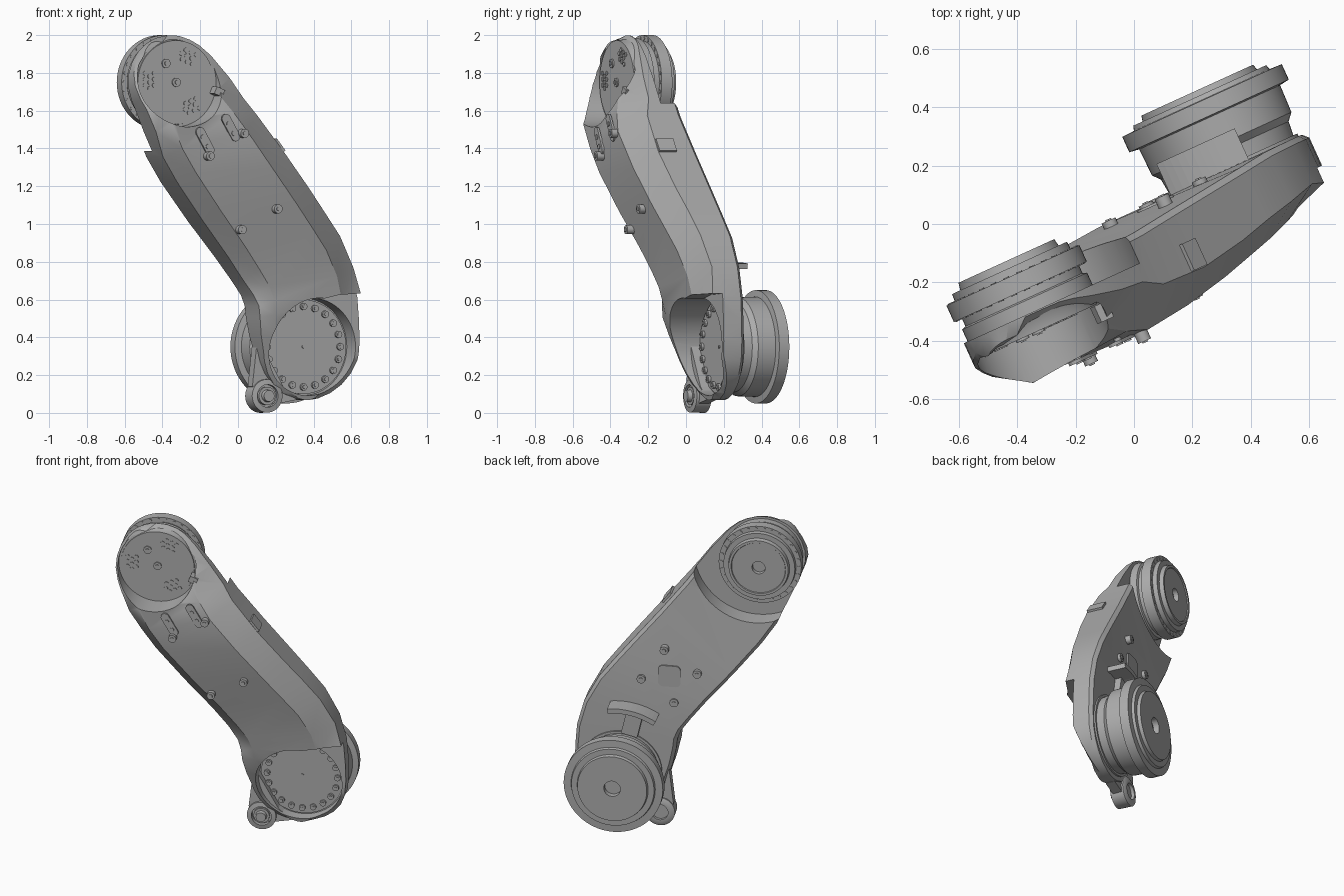
import bpy, bmesh, math
from math import sin, cos, pi
from mathutils import Vector, Matrix

if bpy.data.objects.get("Cube"):
    bpy.data.objects.remove(bpy.data.objects["Cube"])

YAW = math.radians(24.5)      # whole arm is turned about z
LOW = (0.387, 0.35)           # lower joint centre (across, height)
UP = (-0.45, 1.75)            # upper joint centre

grey = bpy.data.materials.new("machined grey")
grey.use_nodes = True
grey.diffuse_color = (0.42, 0.42, 0.42, 1)
grey.node_tree.nodes["Principled BSDF"].inputs["Base Color"].default_value = (0.42, 0.42, 0.42, 1)


def finish(bm, name):
    """Turn a bmesh in arm space (across, depth, height) into an object."""
    bmesh.ops.recalc_face_normals(bm, faces=bm.faces[:])
    me = bpy.data.meshes.new(name)
    bm.to_mesh(me)
    bm.free()
    ob = bpy.data.objects.new(name, me)
    bpy.context.collection.objects.link(ob)
    me.materials.append(grey)
    ob.rotation_euler.z = YAW
    return ob


def smooth(ob):
    bpy.ops.object.select_all(action="DESELECT")
    ob.select_set(True)
    bpy.context.view_layer.objects.active = ob
    bpy.ops.object.shade_smooth_by_angle(angle=math.radians(28))


def lathe(name, centre, profile, n=64):
    """Revolve (radius, depth) points about the depth axis."""
    bm = bmesh.new()
    vs = [bm.verts.new((centre[0] + r, d, centre[1])) for r, d in profile]
    es = [bm.edges.new(p) for p in zip(vs, vs[1:])]
    bmesh.ops.spin(bm, geom=vs + es, cent=(centre[0], 0, centre[1]),
                   axis=(0, 1, 0), angle=2 * pi, steps=n)
    bmesh.ops.remove_doubles(bm, verts=bm.verts[:], dist=1e-5)
    ob = finish(bm, name)
    smooth(ob)
    return ob


def studs(name, spots, r, d0, d1, n=12):
    """Several short round pegs, at (across, height) spots."""
    bm = bmesh.new()
    for a, z in spots:
        m = Matrix.Translation((a, (d0 + d1) / 2, z)) @ Matrix.Rotation(pi / 2, 4, "X")
        bmesh.ops.create_cone(bm, cap_ends=True, segments=n, radius1=r, radius2=r,
                              depth=abs(d1 - d0), matrix=m)
    ob = finish(bm, name)
    smooth(ob)
    return ob


def plate(name, pts, d0, d1):
    """Extrude an (across, height) outline along depth."""
    bm = bmesh.new()
    f = bm.faces.new([bm.verts.new((a, d0, z)) for a, z in pts])
    ex = bmesh.ops.extrude_face_region(bm, geom=[f])
    bmesh.ops.translate(bm, vec=(0, d1 - d0, 0),
                        verts=[g for g in ex["geom"] if isinstance(g, bmesh.types.BMVert)])
    return finish(bm, name)


def box(name, loc, size, tilt=0):
    bm = bmesh.new()
    m = Matrix.Translation(loc) @ Matrix.Rotation(tilt, 4, "Y") @ Matrix.Diagonal((*size, 1))
    bmesh.ops.create_cube(bm, size=1, matrix=m)
    return finish(bm, name)


def circle(c, r, n, start=0, span=2 * pi):
    return [(c[0] + r * cos(start + span * i / n), c[1] + r * sin(start + span * i / n))
            for i in range(n)]


def capsule(c, r, half, ang):
    dx, dz = half * cos(ang), half * sin(ang)
    return (circle((c[0] + dx, c[1] + dz), r, 9, ang - pi / 2, pi * 9 / 8)
            + circle((c[0] - dx, c[1] - dz), r, 9, ang + pi / 2, pi * 9 / 8))


def interp(table, z):
    for (z0, v0), (z1, v1) in zip(table, table[1:]):
        if z <= z1:
            t = max(0, (z - z0) / (z1 - z0))
            return v0 + (v1 - v0) * t
    return table[-1][1]


# Depth of the front and back surfaces and of the front chamfers, by height
FRONT = [(0.08, -0.04), (0.2, -0.08), (0.4, -0.145), (0.55, -0.19), (0.7, -0.205), (0.85, -0.235),
         (1.0, -0.27), (1.15, -0.305), (1.3, -0.33), (1.53, -0.352), (1.65, -0.295), (1.75, -0.255),
         (1.9, -0.2), (1.98, -0.175)]
BACK = [(0.9, 0.04), (1.2, 0.01), (1.6, -0.03)]
RIGHT_DROP = [(0.5, 0.03), (0.65, 0.09), (0.85, 0.11), (1.5, 0.1), (1.7, 0.04)]
LEFT_DROP = [(0.6, 0.015), (0.85, 0.07), (1.5, 0.1), (1.7, 0.04)]

# Arm shell: chamfered sections swept along a bent spine with round ends
spine = [(0.385, 0.35, 0.285), (0.37, 0.45, 0.298), (0.355, 0.56, 0.305), (0.33, 0.67, 0.3),
         (0.275, 0.78, 0.294), (0.195, 0.885, 0.29), (0.095, 1.01, 0.288), (-0.065, 1.2, 0.29),
         (-0.225, 1.4, 0.291), (-0.3, 1.51, 0.29), (-0.37, 1.63, 0.277), (-0.445, 1.75, 0.256)]
angles = [math.radians(k) for k in (86, 75, 60, 45, 30, 15)]
up_dir = Vector((-0.57, 0.82)).normalized()
stations = [(LOW[0], LOW[1] - 0.283 * sin(t), 0.283 * cos(t)) for t in angles] + spine
stations += [(UP[0] + up_dir.x * 0.25 * sin(t), UP[1] + up_dir.y * 0.25 * sin(t), 0.25 * cos(t))
             for t in reversed(angles)]
bm = bmesh.new()
rings = []
for i, (a, z, w) in enumerate(stations):
    lo, hi = stations[max(i - 1, 0)], stations[min(i + 1, len(stations) - 1)]
    d = Vector((hi[0] - lo[0], hi[1] - lo[1])).normalized()
    k = min(1, w / 0.28)
    right, left = interp(RIGHT_DROP, z), interp(LEFT_DROP, z)
    ring = []
    for s, side, drop in [(-w + 0.02 * k, "b", 0), (w - 0.02 * k, "b", 0), (w, "b", 0.02),
                          (w, "f", right), (w - 0.14 * k, "f", 0), (-w + 0.08 * k, "f", 0),
                          (-w, "f", left), (-w, "b", 0.02)]:
        pa, pz = a + d.y * s, z - d.x * s
        f, b = interp(FRONT, pz), interp(BACK, pz)
        depth = b - drop if side == "b" else f + min(drop, 0.55 * (b - f))
        ring.append(bm.verts.new((pa, depth, pz)))
    rings.append(ring)
for r0, r1 in zip(rings, rings[1:]):
    for j in range(8):
        bm.faces.new((r0[j], r0[(j + 1) % 8], r1[(j + 1) % 8], r1[j]))
bm.faces.new(rings[0])
bm.faces.new(rings[-1])
bmesh.ops.triangulate(bm, faces=bm.faces[:])
shell = finish(bm, "arm_shell")

# Openings in the shell at both joints
cutters = [plate("cut_low_bore", circle(LOW, 0.258, 64), -0.6, 0.026),
           plate("cut_low_front", [(0.15, 0.4), (0.2, 0.51), (0.32, 0.585), (0.5, 0.625), (0.8, 0.64),
                                   (0.8, -0.1), (0.3, -0.1), (0.2, 0.15)], -0.6, -0.085),
           plate("cut_up_bore", circle(UP, 0.236, 64), -0.6, -0.19),
           plate("cut_up_back", circle((-0.41, 1.74), 0.385, 64), -0.13, 0.3)]
for c in cutters:
    c.hide_render = True
    mod = shell.modifiers.new("opening", "BOOLEAN")
    mod.operation, mod.solver, mod.object = "DIFFERENCE", "EXACT", c
    bpy.ops.object.select_all(action="DESELECT")
    shell.select_set(True)
    bpy.context.view_layer.objects.active = shell
    bpy.ops.object.modifier_apply(modifier=mod.name)
    bpy.data.objects.remove(c)
smooth(shell)

# Joint drums with flanges and stepped caps
lathe("lower_drum", LOW, [(0, 0.018), (0.25, 0.018), (0.25, 0.05), (0.235, 0.05), (0.24, 0.1),
                          (0.262, 0.125), (0.265, 0.225), (0.3, 0.23), (0.3, 0.288), (0.255, 0.29),
                          (0.25, 0.307), (0.215, 0.307), (0.21, 0.327), (0.05, 0.327),
                          (0.05, 0.29), (0, 0.29)])
lathe("upper_drum", UP, [(0, -0.197), (0.222, -0.197), (0.228, -0.15), (0.235, -0.14), (0.235, -0.085),
                         (0.22, -0.08), (0.22, -0.05), (0.25, -0.05), (0.25, 0.012), (0.218, 0.012),
                         (0.216, 0.04), (0.185, 0.04), (0.18, 0.066), (0.165, 0.066), (0.162, 0.06),
                         (0.04, 0.06), (0.04, 0.03), (0, 0.03)])

# Fasteners on the joint faces
studs("lower_face_bolts", circle(LOW, 0.213, 20), 0.019, 0.004, 0.03)
studs("lower_face_bolt_sockets", circle(LOW, 0.213, 20), 0.01, 0.0, 0.03, 6)
studs("lower_face_pin", [LOW], 0.008, 0.012, 0.03)
studs("upper_flange_pins", circle(UP, 0.234, 30), 0.01, -0.053, 0.015, 8)
cluster = [(i * 0.032 + (j % 2) * 0.016, j * 0.027) for j in (-1, 0, 1) for i in (-1, 0, 1)]
for name, (ca, cz), turn in [("top", (0.06, 0.14), -0.4), ("side", (-0.155, 0.0), pi / 2),
                             ("bottom", (0.08, -0.13), 0.4)]:
    studs(name + "_pin_cluster",
          [(UP[0] + ca + x * cos(turn) - z * sin(turn), UP[1] + cz + x * sin(turn) + z * cos(turn))
           for x, z in cluster], 0.012, -0.201, -0.19, 10)
for name, a, z in [("centre_hub", 0, 0), ("offset_hub", -0.06, 0.1)]:
    studs(name, [(UP[0] + a, UP[1] + z)], 0.024, -0.205, -0.19, 20)
    studs(name + "_core", [(UP[0] + a, UP[1] + z)], 0.012, -0.21, -0.19, 6)
box("opening_clip", (-0.225, -0.23, 1.7), (0.05, 0.06, 0.04), 0.4)

# Bosses and slots on the front of the arm
for i, (a, z, d) in enumerate([(0.09, 1.08, -0.275), (-0.11, 0.97, -0.255),
                               (-0.33, 1.36, -0.33), (-0.133, 1.48, -0.335)]):
    studs(f"front_boss_{i}", [(a, z)], 0.024, d - 0.045, d + 0.03, 20)
    studs(f"front_boss_core_{i}", [(a, z)], 0.012, d - 0.05, d + 0.03, 6)
for i, (a, z) in enumerate([(-0.35, 1.44), (-0.2, 1.51)]):
    plate(f"front_slot_{i}", capsule((a, z), 0.025, 0.055, 2.1), -0.352, -0.34)
    studs(f"front_slot_pins_{i}", [(a + 0.015, z - 0.03), (a - 0.015, z + 0.02)], 0.013, -0.357, -0.33)

# Sensor plate on the sloping side
box("side_plate", (0.133, -0.18, 1.41), (0.035, 0.1, 0.08), math.radians(-38))

# Hatch, bolts and bracket on the back of the arm
hatch = (0.095, 0.98)
plate("back_hatch", [p for q in range(4) for p in
                     circle((hatch[0] + 0.04 * (1, -1, -1, 1)[q], hatch[1] + 0.04 * (1, 1, -1, -1)[q]),
                            0.028, 6, q * pi / 2, pi * 0.6)], 0.028, 0.037)
ring = circle(hatch, 0.172, 4, math.radians(80))
studs("back_bolts", ring, 0.026, 0.0, 0.047, 20)
studs("back_bolt_sockets", ring, 0.013, 0.0, 0.052, 6)
arc0, arc1 = math.radians(82), math.radians(125)
outer = circle(LOW, 0.445, 12, arc0, arc1 - arc0)
inner = circle(LOW, 0.415, 12, arc0, arc1 - arc0)
plate("back_arc_plate", outer + inner[::-1], 0.03, 0.155)
box("back_bracket", (0.31, 0.055, 0.68), (0.1, 0.05, 0.18), -0.23)

# Cable lug under the lower joint
LUG = (0.15, 0.09)
lathe("cable_lug", LUG, [(0, -0.02), (0.06, -0.02), (0.06, -0.05), (0.088, -0.045), (0.09, 0.04),
                         (0.07, 0.05), (0.05, 0.05), (0.05, 0.03), (0, 0.03)], 40)
lathe("cable_lug_pin", LUG, [(0, -0.07), (0.03, -0.07), (0.033, -0.045), (0.048, -0.045),
                             (0.048, -0.01), (0, -0.01)], 32)
plate("lug_web", [(0.07, 0.14), (0.1, 0.4), (0.16, 0.3), (0.25, 0.14), (0.33, 0.07), (0.2, 0.045)],
      -0.03, 0.03)
